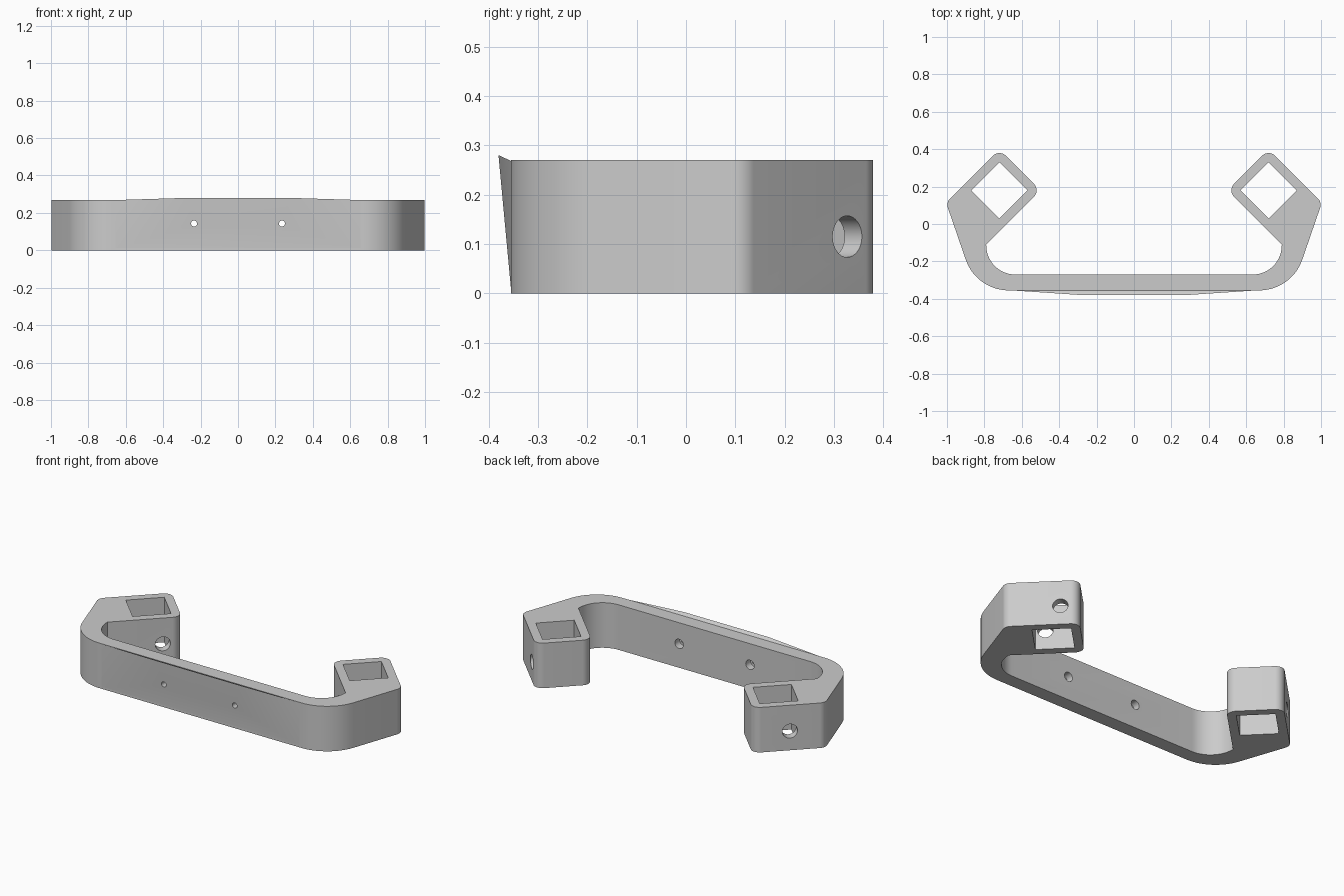
import bpy, bmesh, math
from mathutils import Vector, Matrix

cube = bpy.data.objects.get("Cube")
if cube:
    bpy.data.objects.remove(cube, do_unlink=True)

HEIGHT = 0.27
SOCKET = Vector((0.72, 0.18, 0))      # centre of a square socket
WALL = 0.13                           # socket centre to middle of its wall

grey = bpy.data.materials.new("plain grey")
grey.use_nodes = True
colour = (0.6, 0.6, 0.6, 1)
grey.diffuse_color = colour
grey.node_tree.nodes["Principled BSDF"].inputs["Base Color"].default_value = colour


def make_object(name, bm):
    bmesh.ops.recalc_face_normals(bm, faces=bm.faces[:])
    mesh = bpy.data.meshes.new(name)
    bm.to_mesh(mesh)
    bm.free()
    mesh.materials.append(grey)
    obj = bpy.data.objects.new(name, mesh)
    bpy.context.collection.objects.link(obj)
    return obj


def fillet(before, corner, after, radius, steps=14):
    """Points of an arc that rounds one corner of an outline."""
    if radius == 0:
        return [corner]
    a, b = (before - corner).normalized(), (after - corner).normalized()
    half = a.angle(b) / 2
    centre = corner + (a + b).normalized() * radius / math.sin(half)
    start = corner + a * radius / math.tan(half) - centre
    end = corner + b * radius / math.tan(half) - centre
    sweep = math.pi - 2 * half
    return [centre + (start * math.sin(sweep * (1 - i / steps))
                      + end * math.sin(sweep * i / steps)) / math.sin(sweep)
            for i in range(steps + 1)]


def cylinder(start, end, r1, r2):
    bm = bmesh.new()
    axis = end - start
    place = Matrix.Translation((start + end) / 2) @ axis.to_track_quat('Z', 'Y').to_matrix().to_4x4()
    bmesh.ops.create_cone(bm, cap_ends=True, segments=32, radius1=r1, radius2=r2,
                          depth=axis.length, matrix=place)
    return make_object("cutter", bm)


def cut(obj, cutter):
    mod = obj.modifiers.new("cut", 'BOOLEAN')
    mod.operation = 'DIFFERENCE'
    mod.solver = 'EXACT'
    mod.object = cutter
    bpy.ops.object.select_all(action='DESELECT')
    bpy.context.view_layer.objects.active = obj
    obj.select_set(True)
    bpy.ops.object.modifier_apply(modifier=mod.name)


# Handle body: half outline as (x, y, corner radius), mirrored and extruded
corners = [(-0.843, -0.355, 0.244), (-1.005, 0.115, 0.05), (-0.72, 0.40, 0.05),
           (-0.50, 0.18, 0.05), (-0.79, -0.11, 0), (-0.79, -0.27, 0.155)]
corners += [(-x, y, r) for x, y, r in reversed(corners)]
outline = []
for i, (x, y, r) in enumerate(corners):
    before = Vector((*corners[i - 1][:2], 0))
    after = Vector((*corners[(i + 1) % len(corners)][:2], 0))
    outline += fillet(before, Vector((x, y, 0)), after, r)

bm = bmesh.new()
base = bm.faces.new([bm.verts.new(p) for p in outline])
top = bmesh.ops.extrude_face_region(bm, geom=[base])["geom"]
bmesh.ops.translate(bm, vec=(0, 0, HEIGHT),
                    verts=[v for v in top if isinstance(v, bmesh.types.BMVert)])
body = make_object("handle_body", bm)

# Shallow faceted bulge on the front, leaning outward toward the top
bm = bmesh.new()
for side in (-1, 1):
    for x, y, z in [(0.67, -0.354, 0.002), (0.67, -0.354, 0.268),
                    (0.28, -0.38, 0.28), (0.6, -0.33, 0.03), (0.6, -0.33, 0.24)]:
        bm.verts.new((side * x, y, z))
bmesh.ops.convex_hull(bm, input=bm.verts[:])
bulge = make_object("front_bulge", bm)

cutters = []
for side in (-1, 1):
    centre = Vector((side * SOCKET.x, SOCKET.y, 0))
    # Square socket, turned on its corner
    bm = bmesh.new()
    place = Matrix.Translation(centre + Vector((0, 0, HEIGHT / 2))) @ Matrix.Rotation(math.pi / 4, 4, 'Z')
    bmesh.ops.create_cube(bm, size=0.212, matrix=place @ Matrix.Diagonal((1, 1, 3, 1)))
    socket = make_object("cutter", bm)
    cut(body, socket)
    cutters.append(socket)

    # One offset pin hole in the outer wall and one in the inner wall
    outward = Vector((side, 1, 0)).normalized()
    along = Vector((-outward.y, outward.x, 0))
    for way in (-1, 1):
        middle = centre + way * (outward * WALL + along * 0.052) + Vector((0, 0, 0.115))
        pin = cylinder(middle - outward * 0.06, middle + outward * 0.06, 0.042, 0.042)
        cut(body, pin)
        cutters.append(pin)

    # Screw hole through the bar, wider at the back
    x, z = side * 0.235, 0.143
    shaft = cylinder(Vector((x, -0.45, z)), Vector((x, -0.2, z)), 0.016, 0.016)
    head = cylinder(Vector((x, -0.315, z)), Vector((x, -0.25, z)), 0.028, 0.028)
    cut(body, shaft)
    cut(body, head)
    cut(bulge, shaft)
    cutters += [shaft, head]

for cutter in cutters:
    bpy.data.objects.remove(cutter, do_unlink=True)

for obj in (body, bulge):
    bpy.ops.object.select_all(action='DESELECT')
    bpy.context.view_layer.objects.active = obj
    obj.select_set(True)
    bpy.ops.object.shade_smooth_by_angle(angle=math.radians(25))
